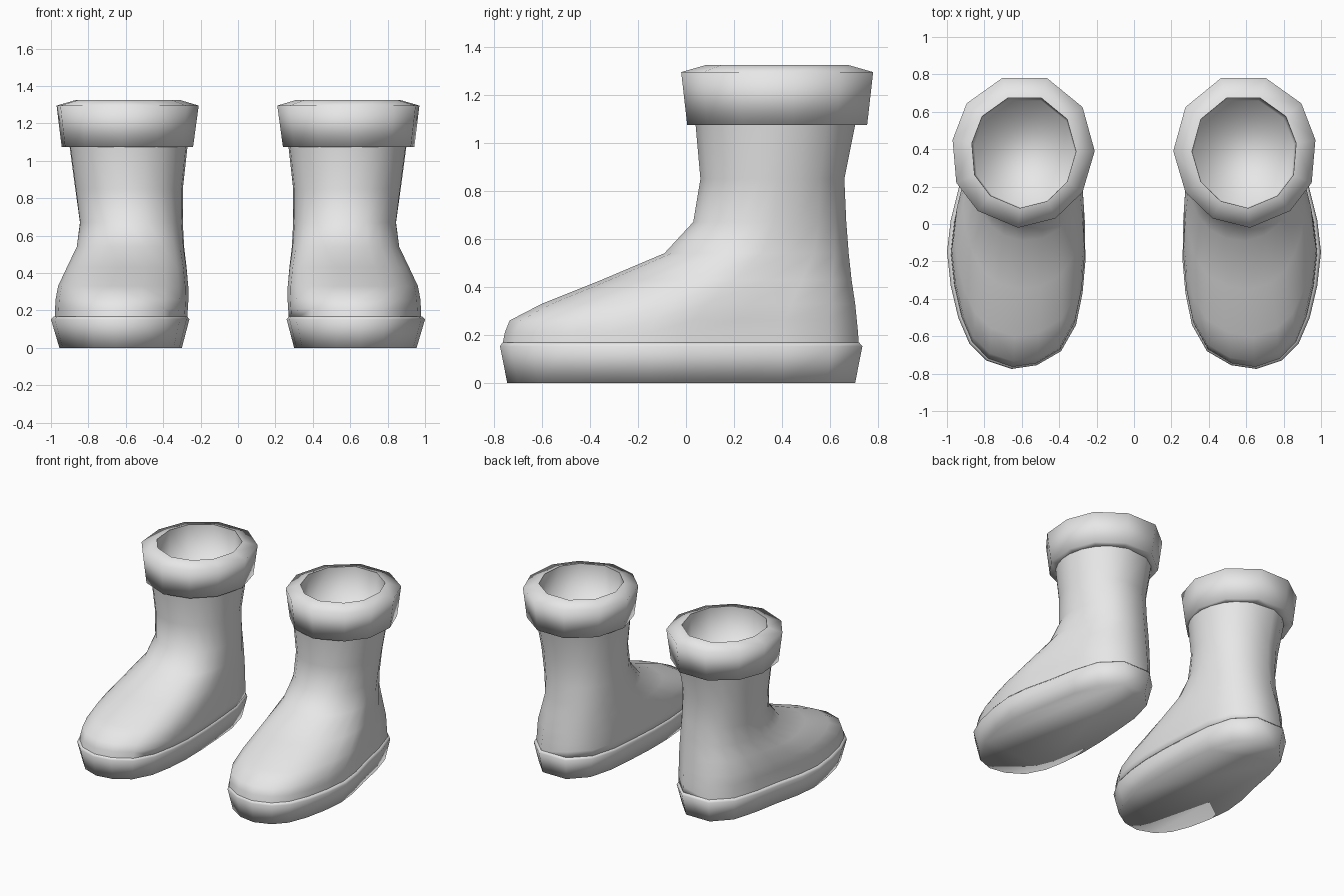
import bpy
import bmesh
import math
from mathutils import Vector

cube = bpy.data.objects.get("Cube")
if cube:
    bpy.data.objects.remove(cube, do_unlink=True)

grey = bpy.data.materials.new("plain_grey")
grey.use_nodes = True
grey.diffuse_color = (0.8, 0.8, 0.8, 1)
grey.node_tree.nodes["Principled BSDF"].inputs["Base Color"].default_value = (0.8, 0.8, 0.8, 1)

# Footprint of the boot, counter-clockwise from the toe
FOOT = [(.655, -.775), (.79, -.73), (.88, -.64), (.94, -.5), (.98, -.33),
        (1.0, -.15), (.98, .02), (.93, .22), (.89, .42), (.83, .61), (.7, .735),
        (.48, .735), (.35, .61), (.295, .42), (.275, .2), (.262, 0), (.26, -.2),
        (.275, -.37), (.31, -.54), (.39, -.68), (.52, -.755)]
# Outline of the cuff: eleven sides with a flat edge at the back
CUFF = [(.62, -.02), (.835, .07), (.95, .22), (.97, .45), (.895, .645),
        (.705, .78), (.465, .78), (.275, .625), (.21, .39), (.275, .17), (.42, .03)]


def fit(points, x0, x1, y0, y1):
    """Stretch an outline to fill a rectangle."""
    xs, ys = zip(*points)
    ax, bx, ay, by = min(xs), max(xs), min(ys), max(ys)
    return [(x0 + (x - ax) / (bx - ax) * (x1 - x0),
             y0 + (y - ay) / (by - ay) * (y1 - y0)) for x, y in points]


def rounded(points, amount):
    """Blend an outline towards a circle."""
    out = []
    for p in fit(points, -1, 1, -1, 1):
        v = Vector(p)
        out.append(tuple(v.lerp(v.normalized(), amount)))
    return out


def loft(name, rings, side):
    """Skin stacked rings of (outline, z) and close both ends."""
    bm = bmesh.new()
    loops = [[bm.verts.new((x * side, y, z)) for x, y in pts] for pts, z in rings]
    n = len(loops[0])
    for a, b in zip(loops, loops[1:]):
        for i in range(n):
            j = (i + 1) % n
            bm.faces.new((a[i], a[j], b[j], b[i]))
    bm.faces.new(loops[0])
    bm.faces.new(loops[-1])
    bmesh.ops.recalc_face_normals(bm, faces=bm.faces)
    for f in bm.faces:
        f.smooth = True
    for e in bm.edges:
        e.smooth = e.calc_face_angle(0) < math.radians(90)
    mesh = bpy.data.meshes.new(name)
    bm.to_mesh(mesh)
    bm.free()
    mesh.materials.append(grey)
    bpy.context.collection.objects.link(bpy.data.objects.new(name, mesh))


# Sole: flared wall with a narrow ledge on top
sole = [(fit(FOOT, .30, .955, -.745, .705), 0),
        (fit(FOOT, .26, 1.0, -.775, .735), .152),
        (fit(FOOT, .272, .985, -.765, .722), .168)]

# Upper: z, x range, y range, roundness
levels = [(.16, .272, .98, -.765, .72, 0),
          (.21, .268, .978, -.755, .717, 0),
          (.26, .265, .975, -.735, .712, .05),
          (.33, .266, .962, -.60, .705, .15),
          (.43, .275, .915, -.35, .69, .3),
          (.54, .288, .862, -.09, .678, .6),
          (.67, .295, .845, .03, .668, .9),
          (.85, .295, .87, .06, .66, 1),
          (1.075, .27, .90, .04, .705, 1)]
upper = [(fit(rounded(FOOT, r), x0, x1, y0, y1), z)
         for z, x0, x1, y0, y1, r in levels]

# Cuff: thick collar with a sloping rim and a shallow well
cuff = [(fit(CUFF, .28, .89, .05, .695), 1.078),
        (fit(CUFF, .24, .943, .005, .755), 1.075),
        (CUFF, 1.295),
        (fit(CUFF, .31, .867, .085, .675), 1.325),
        (fit(CUFF, .315, .855, .09, .66), 1.085)]

for word, side in (("left", 1), ("right", -1)):
    loft(word + "_sole", sole, side)
    loft(word + "_boot_upper", upper, side)
    loft(word + "_cuff", cuff, side)
